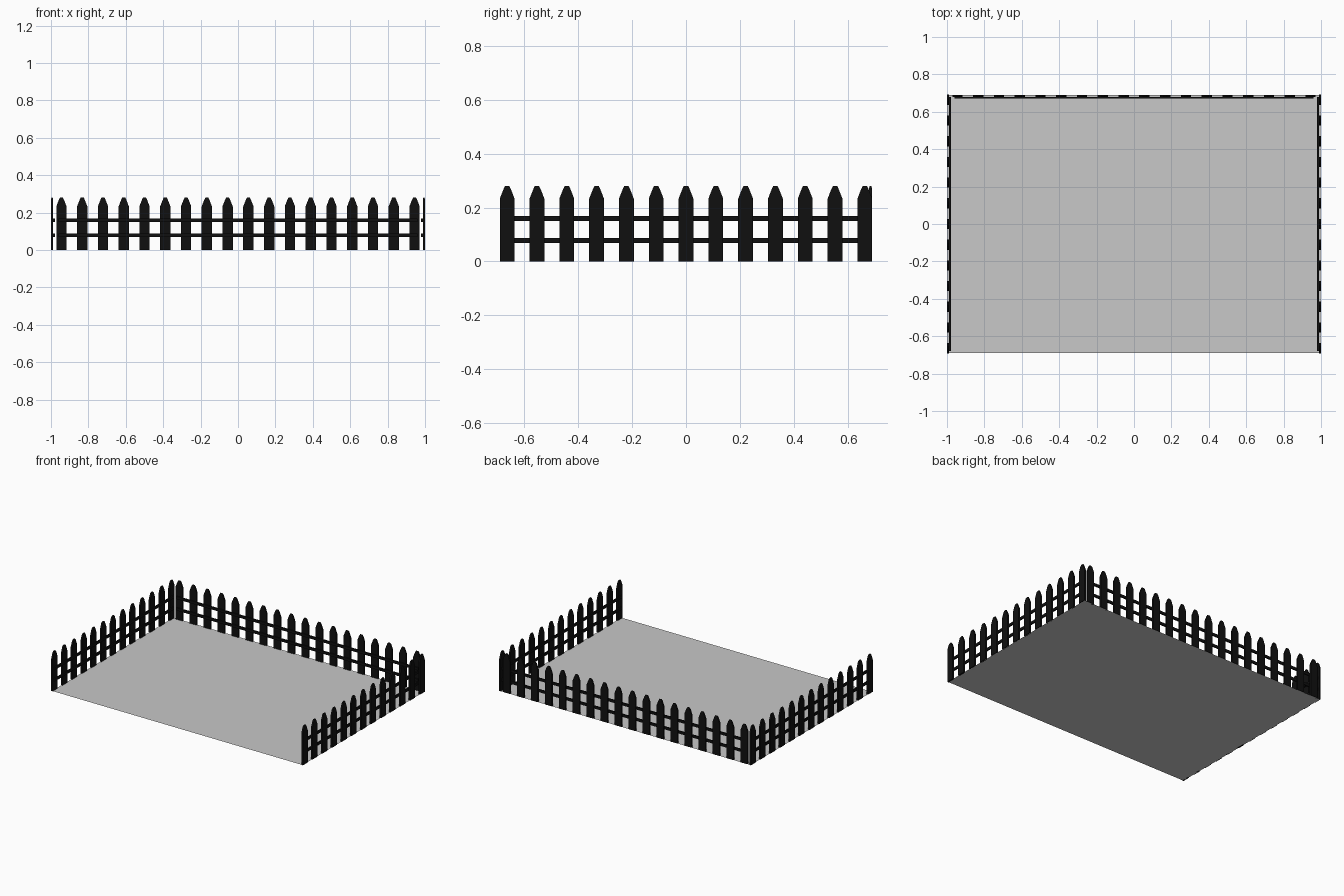
import bpy, bmesh
from math import pi
from mathutils import Matrix, Vector

if "Cube" in bpy.data.objects:
    bpy.data.objects.remove(bpy.data.objects["Cube"])


def material(name, v):
    m = bpy.data.materials.new(name)
    m.diffuse_color = (v, v, v, 1)
    m.use_nodes = True
    m.node_tree.nodes["Principled BSDF"].inputs["Base Color"].default_value = m.diffuse_color
    return m


black = material("black paint", 0.005)
grey = material("grey floor", 0.58)


def finish(name, bm, mat, matrix=None):
    bmesh.ops.recalc_face_normals(bm, faces=bm.faces)
    me = bpy.data.meshes.new(name)
    bm.to_mesh(me)
    bm.free()
    me.materials.append(mat)
    ob = bpy.data.objects.new(name, me)
    bpy.context.collection.objects.link(ob)
    if matrix:
        ob.matrix_world = matrix
    return ob


# picket rings: half width, half depth, height
RINGS = [(0.0275, 0.006, 0.0), (0.0275, 0.006, 0.233),
         (0.013, 0.006, 0.270), (0.008, 0.003, 0.280)]


def add_picket(bm, x):
    rings = [[bm.verts.new((x + sx * w, sy * d, z))
              for sx, sy in ((-1, -1), (1, -1), (1, 1), (-1, 1))]
             for w, d, z in RINGS]
    for a, b in zip(rings, rings[1:]):
        for i in range(4):
            j = (i + 1) % 4
            bm.faces.new((a[i], a[j], b[j], b[i]))
    bm.faces.new(rings[0][::-1])
    bm.faces.new(rings[-1])


def fence(name, count, half, matrix):
    """Fence along local x, inner side facing local -y."""
    bm = bmesh.new()
    for i in range(count):
        add_picket(bm, -half + 2 * half * i / (count - 1))
    finish(name + "_pickets", bm, black, matrix)
    bm = bmesh.new()
    for z in (0.078, 0.160):
        bmesh.ops.create_cube(bm, size=1, matrix=Matrix.Translation((0, -0.010, z))
                              @ Matrix.Diagonal((2 * half + 0.03, 0.009, 0.019, 1)))
    finish(name + "_rails", bm, black, matrix)


# floor sheet
bm = bmesh.new()
bmesh.ops.create_grid(bm, x_segments=1, y_segments=1, size=1,
                      matrix=Matrix.Diagonal((0.996, 0.689, 1, 1)))
finish("floor", bm, grey)

# three fence runs, open at the front
fence("back_fence", 18, 0.944, Matrix.Translation((0, 0.685, 0)))
fence("right_fence", 13, 0.664,
      Matrix.Translation((0.994, 0, 0)) @ Matrix.Rotation(-pi / 2, 4, 'Z'))
fence("left_fence", 13, 0.664,
      Matrix.Translation((-0.994, 0, 0)) @ Matrix.Rotation(pi / 2, 4, 'Z'))
